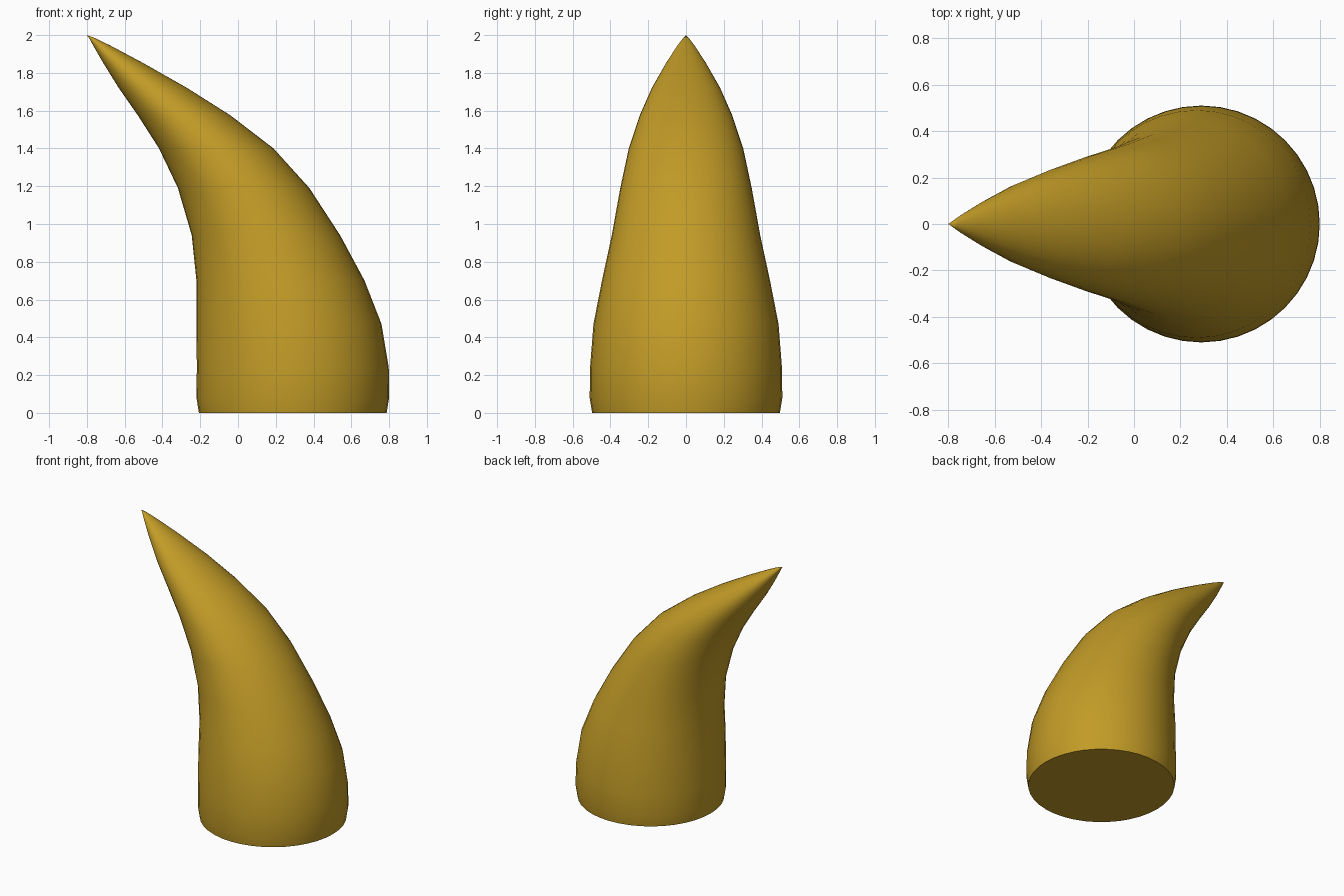
import bpy
import bmesh
from math import cos, sin, tau, radians

cube = bpy.data.objects.get("Cube")
if cube:
    bpy.data.objects.remove(cube, do_unlink=True)

SIDES = 40

# Horn colour
mat = bpy.data.materials.new("golden_ochre")
mat.use_nodes = True
colour = (0.54, 0.33, 0.02, 1)
mat.diffuse_color = colour
bsdf = next(n for n in mat.node_tree.nodes if n.type == 'BSDF_PRINCIPLED')
bsdf.inputs["Base Color"].default_value = colour

# Level rings along the curved horn: centre x, height, radius
rings = [
    (0.29, 0.00, 0.497), (0.29, 0.08, 0.510), (0.29, 0.24, 0.508),
    (0.27, 0.47, 0.490), (0.225, 0.70, 0.445), (0.148, 0.94, 0.393),
    (0.03, 1.19, 0.348), (-0.115, 1.40, 0.303), (-0.285, 1.575, 0.245),
    (-0.45, 1.72, 0.181), (-0.605, 1.85, 0.107), (-0.72, 1.944, 0.046),
    (-0.772, 1.984, 0.016),
]

# Horn skin lofted through the rings, closed by a flat base and a pointed tip
bm = bmesh.new()
loops = [[bm.verts.new((x + r * cos(tau * i / SIDES), r * sin(tau * i / SIDES), z))
          for i in range(SIDES)] for x, z, r in rings]
tip = bm.verts.new((-0.8, 0, 2.0))
bm.faces.new(loops[0][::-1])
for low, high in zip(loops, loops[1:]):
    for i in range(SIDES):
        j = (i + 1) % SIDES
        bm.faces.new((low[i], low[j], high[j], high[i]))
for i in range(SIDES):
    bm.faces.new((loops[-1][i], loops[-1][(i + 1) % SIDES], tip))
bmesh.ops.recalc_face_normals(bm, faces=bm.faces)

mesh = bpy.data.meshes.new("curved_horn")
bm.to_mesh(mesh)
bm.free()
mesh.materials.append(mat)
horn = bpy.data.objects.new("curved_horn", mesh)
bpy.context.collection.objects.link(horn)

# Smooth sides, sharp base rim
bpy.ops.object.select_all(action='DESELECT')
horn.select_set(True)
bpy.context.view_layer.objects.active = horn
bpy.ops.object.shade_smooth_by_angle(angle=radians(50))
